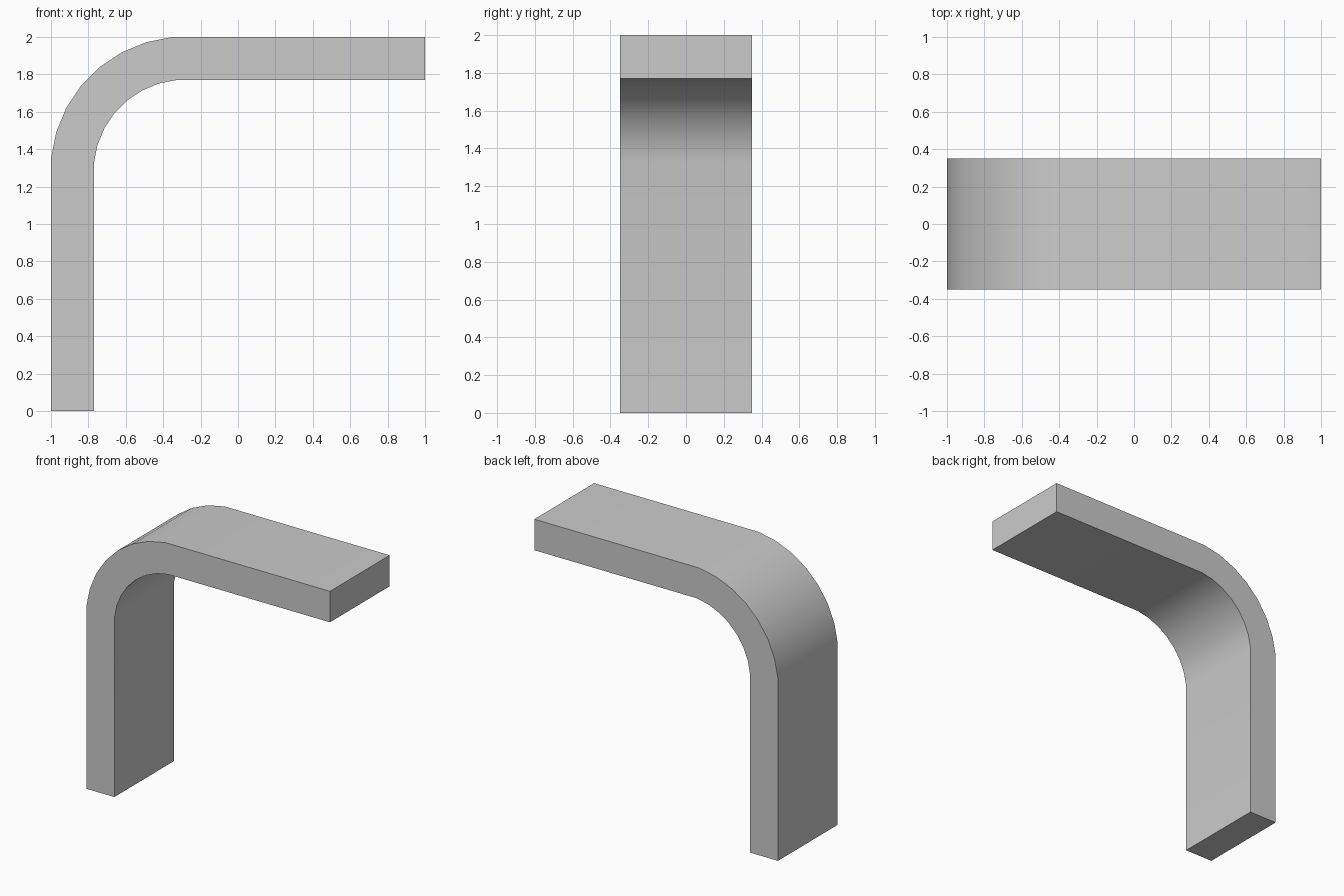
import bpy, bmesh, math

if "Cube" in bpy.data.objects:
    bpy.data.objects.remove(bpy.data.objects["Cube"])

HALF_W, THICK = 0.35, 0.23
CX, CZ, R = -0.28, 1.28, 0.72      # bend centre and outer radius
STEP = math.radians(11.25)


def bend(radius):
    """Bend points from the upright round to the top arm (7 flats)."""
    r = radius / math.cos(STEP / 2)
    return [(CX - r * math.cos(a), CZ + r * math.sin(a))
            for a in (STEP * (k + 0.5) for k in range(8))]


# Side profile: upright, outer bend, top arm, inner bend
outer = [(-1, 0)] + bend(R) + [(1, 2)]
inner = [(-1 + THICK, 0)] + bend(R - THICK) + [(1, 2 - THICK)]
profile = outer + inner[::-1]

# Extrude the profile across the width
bm = bmesh.new()
face = bm.faces.new([bm.verts.new((x, -HALF_W, z)) for x, z in profile])
ext = bmesh.ops.extrude_face_region(bm, geom=[face])
moved = [g for g in ext["geom"] if isinstance(g, bmesh.types.BMVert)]
bmesh.ops.translate(bm, verts=moved, vec=(0, 2 * HALF_W, 0))
if not face.is_valid or len(bm.faces) < len(profile) + 2:
    bm.faces.ensure_lookup_table()
bmesh.ops.recalc_face_normals(bm, faces=bm.faces)

mesh = bpy.data.meshes.new("bent_bracket")
bm.to_mesh(mesh)
bm.free()
bracket = bpy.data.objects.new("bent_bracket", mesh)
bpy.context.collection.objects.link(bracket)

# Smooth bend, crisp borders
bpy.context.view_layer.objects.active = bracket
bracket.select_set(True)
bpy.ops.object.shade_smooth_by_angle(angle=math.radians(30))
